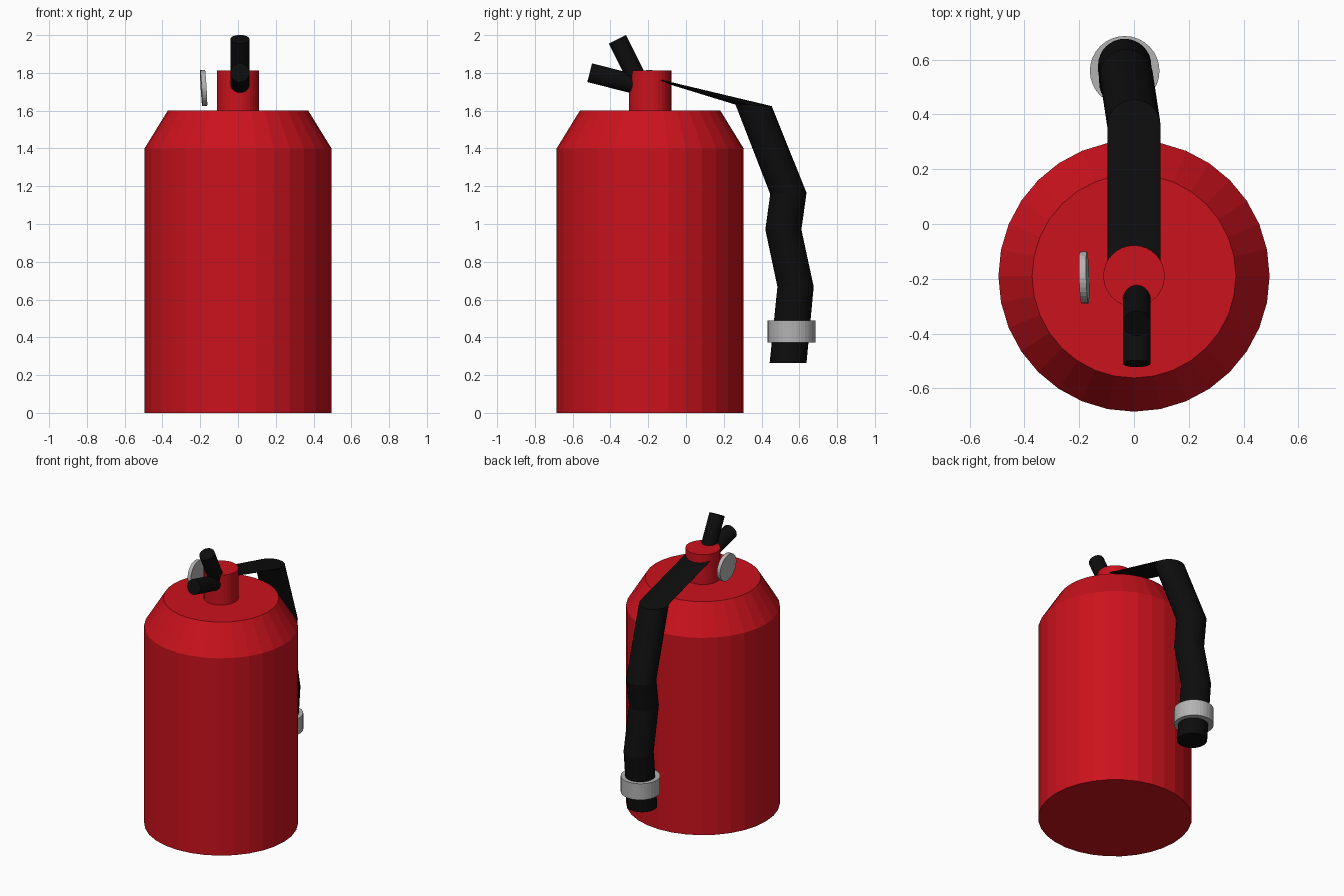
import bpy, bmesh, math
from mathutils import Vector

if "Cube" in bpy.data.objects:
    bpy.data.objects.remove(bpy.data.objects["Cube"])

SIDES = 32


def material(name, rgb):
    m = bpy.data.materials.new(name)
    m.diffuse_color = (*rgb, 1)
    m.use_nodes = True
    m.node_tree.nodes["Principled BSDF"].inputs["Base Color"].default_value = m.diffuse_color
    return m


red = material("red_paint", (0.6, 0.006, 0.012))
black = material("black_rubber", (0.004, 0.004, 0.004))
steel = material("steel", (0.45, 0.45, 0.45))


def loft(name, rings, mat):
    """Skin a list of (centre, axis_u, axis_v) ellipses into a closed tube."""
    bm = bmesh.new()
    loops = []
    for c, u, v in rings:
        loops.append([bm.verts.new(c + u * math.cos(a) + v * math.sin(a))
                      for a in (2 * math.pi * i / SIDES for i in range(SIDES))])
    for lo, hi in zip(loops, loops[1:]):
        for i in range(SIDES):
            j = (i + 1) % SIDES
            bm.faces.new((lo[i], lo[j], hi[j], hi[i]))
    bm.faces.new(loops[0])
    bm.faces.new(loops[-1])
    bmesh.ops.recalc_face_normals(bm, faces=bm.faces)
    mesh = bpy.data.meshes.new(name)
    bm.to_mesh(mesh)
    bm.free()
    mesh.materials.append(mat)
    ob = bpy.data.objects.new(name, mesh)
    bpy.context.collection.objects.link(ob)
    return ob


def turned(name, x, y, profile, mat):
    """Upright round part from (radius, z) pairs."""
    return loft(name, [(Vector((x, y, z)), Vector((r, 0, 0)), Vector((0, r, 0)))
                       for r, z in profile], mat)


def rod(name, a, b, r, mat):
    """Cylinder between two points."""
    a, b = Vector(a), Vector(b)
    q = (b - a).to_track_quat('Z', 'Y')
    u, v = q @ Vector((r, 0, 0)), q @ Vector((0, r, 0))
    return loft(name, [(a, u, v), (b, u, v)], mat)


# Tank with sloped shoulder, and the valve neck
turned("tank", 0, -0.19, [(0.495, 0), (0.495, 1.4), (0.372, 1.6)], red)
turned("valve_neck", 0, -0.19, [(0.112, 1.59), (0.112, 1.812)], red)

# Two squeeze handles
rod("upper_handle", (0.01, -0.363, 1.978), (0.01, -0.25, 1.752), 0.051, black)
rod("lower_handle", (0.01, -0.51, 1.801), (0.01, -0.2, 1.722), 0.051, black)

# Pressure gauge disc, slightly tilted
centre = Vector((-0.182, -0.195, 1.72))
normal = Vector((1, 0.03, 0.06)).normalized() * 0.013
rod("pressure_gauge", centre - normal, centre + normal, 0.095, steel)

# Hose: each ring is x, then inner and outer (y, z) edge points
sections = [
    (0.0, (-0.285, 1.80), (-0.095, 1.755)),
    (0.0, (0.262, 1.632), (0.454, 1.624)),
    (-0.028, (0.446, 1.158), (0.638, 1.165)),
    (-0.03, (0.420, 0.970), (0.611, 0.970)),
    (-0.034, (0.484, 0.668), (0.676, 0.668)),
    (-0.034, (0.443, 0.265), (0.638, 0.265)),
]
rings = []
for x, inner, outer in sections:
    p, q = Vector((x, *inner)), Vector((x, *outer))
    rings.append(((p + q) / 2, Vector((0.097, 0, 0)), (q - p) / 2))
loft("hose", rings, black)

# Collar near the nozzle end
turned("hose_collar", -0.034, 0.559, [(0.127, 0.373), (0.127, 0.488)], steel)
